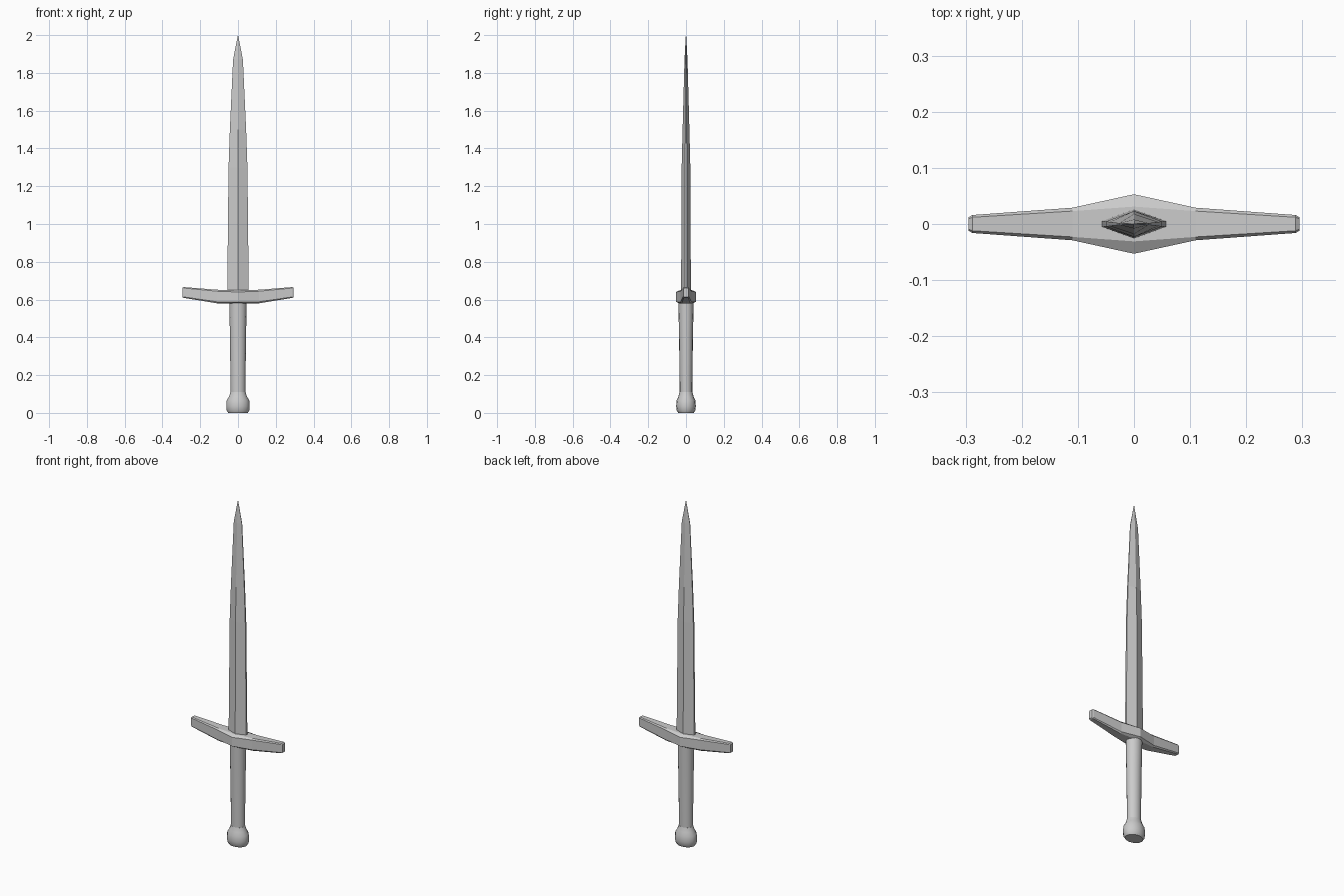
import bpy, bmesh, math

if "Cube" in bpy.data.objects:
    bpy.data.objects.remove(bpy.data.objects["Cube"])


def loft(name, rings, smooth=None):
    """Skin a list of equal-length point rings and cap both ends."""
    bm = bmesh.new()
    loops = [[bm.verts.new(p) for p in ring] for ring in rings]
    n = len(loops[0])
    for a, b in zip(loops, loops[1:]):
        for i in range(n):
            j = (i + 1) % n
            bm.faces.new((a[i], a[j], b[j], b[i]))
    bm.faces.new(loops[0][::-1])
    bm.faces.new(loops[-1])
    bmesh.ops.remove_doubles(bm, verts=bm.verts, dist=1e-5)
    bmesh.ops.recalc_face_normals(bm, faces=bm.faces)
    mesh = bpy.data.meshes.new(name)
    bm.to_mesh(mesh)
    bm.free()
    obj = bpy.data.objects.new(name, mesh)
    bpy.context.collection.objects.link(obj)
    if smooth:
        bpy.ops.object.select_all(action='DESELECT')
        obj.select_set(True)
        bpy.context.view_layer.objects.active = obj
        bpy.ops.object.shade_smooth_by_angle(angle=math.radians(smooth))
    return obj


# Blade: diamond section with narrow blunt edges (z, half width, half depth)
def blade_ring(z, w, d):
    e = d * 0.2
    return [(w, -e, z), (w, e, z), (0, d, z), (-w, e, z), (-w, -e, z), (0, -d, z)]


blade_profile = [(0.62, 0.057, 0.026), (1.30, 0.050, 0.023), (1.50, 0.043, 0.018),
                 (1.87, 0.026, 0.008), (1.998, 0.001, 0.001)]
loft("blade", [blade_ring(*p) for p in blade_profile])


# Crossguard: chamfered rectangular sections (x, half depth, bottom, top, chamfer)
def guard_ring(x, d, lo, hi, cy, cz):
    return [(x, -d, lo + cz), (x, -d + cy, lo), (x, d - cy, lo), (x, d, lo + cz),
            (x, d, hi - cz), (x, d - cy, hi), (x, -d + cy, hi), (x, -d, hi - cz)]


half = [(0.0, 0.053, 0.578, 0.650, 0.022, 0.010),
        (0.11, 0.029, 0.580, 0.652, 0.006, 0.008),
        (0.288, 0.016, 0.609, 0.666, 0.004, 0.005),
        (0.295, 0.012, 0.613, 0.661, 0.003, 0.004)]
sections = [(-x, *r) for x, *r in reversed(half[1:])] + half
loft("crossguard", [guard_ring(*s) for s in sections])


# Grip and pommel: one slightly oval turned handle (z, x radius, y radius)
def oval(z, rx, ry, n=16):
    return [(rx * math.cos(2 * math.pi * i / n), ry * math.sin(2 * math.pi * i / n), z)
            for i in range(n)]


loft("grip", [oval(*p) for p in [(0.06, 0.039, 0.033), (0.20, 0.040, 0.034),
                                 (0.42, 0.043, 0.037), (0.60, 0.046, 0.041)]], 30)
loft("pommel", [oval(*p) for p in [(0.0, 0.052, 0.041), (0.012, 0.060, 0.049),
                                   (0.035, 0.062, 0.052), (0.066, 0.060, 0.050),
                                   (0.085, 0.048, 0.041), (0.11, 0.040, 0.034)]], 30)
